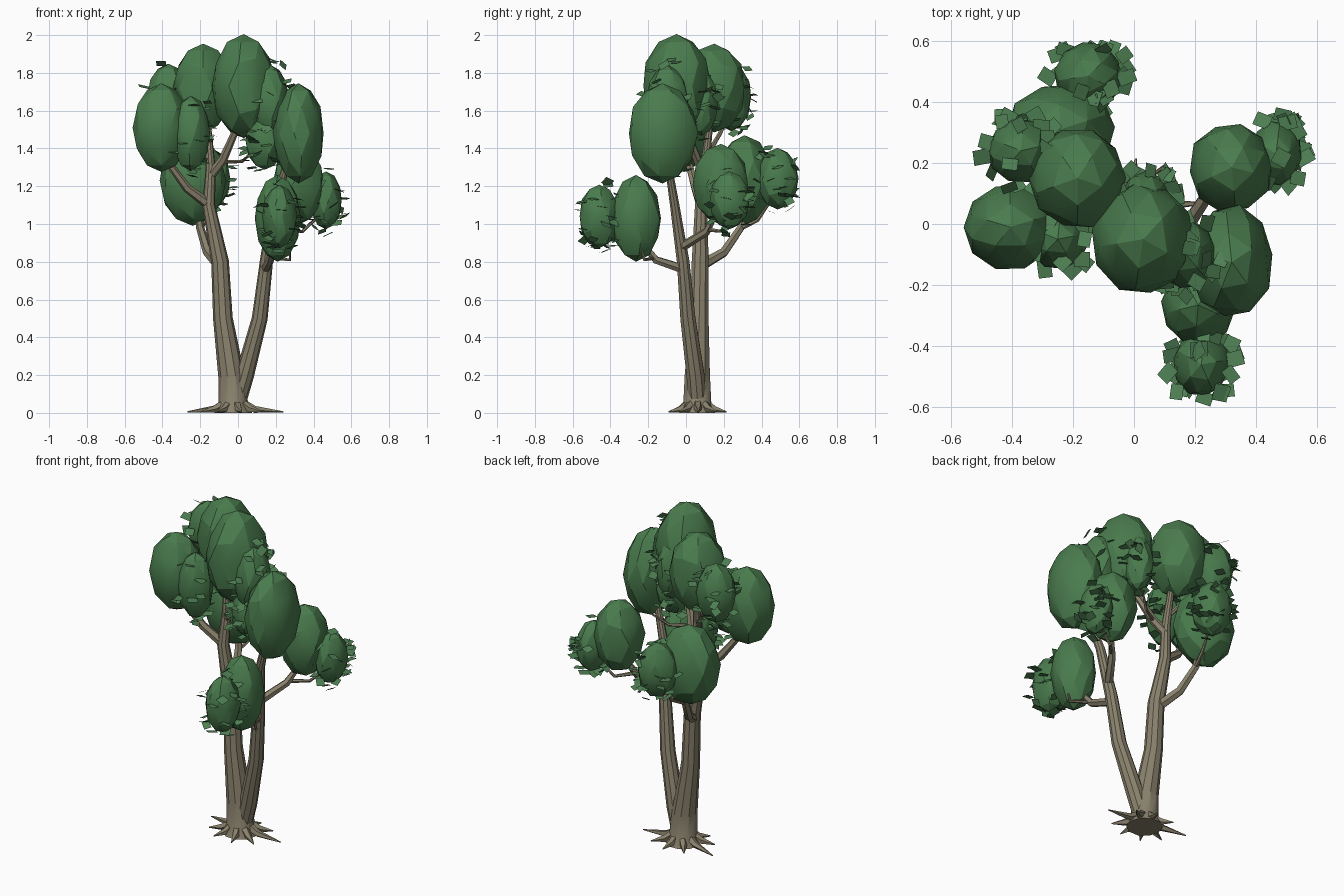
import bpy, bmesh, math, random
from mathutils import Vector, Matrix, noise

random.seed(7)
if "Cube" in bpy.data.objects:
    bpy.data.objects.remove(bpy.data.objects["Cube"])


def material(name, rgb):
    m = bpy.data.materials.new(name)
    m.use_nodes = True
    m.diffuse_color = (*rgb, 1)
    m.node_tree.nodes["Principled BSDF"].inputs["Base Color"].default_value = (*rgb, 1)
    return m


bark = material("bark", (0.25, 0.22, 0.15))
foliage = material("foliage green", (0.068, 0.2, 0.075))
leaf_green = material("leaf green", (0.075, 0.21, 0.085))


def finish(name, bm, mat, smooth=None):
    me = bpy.data.meshes.new(name)
    bm.to_mesh(me)
    bm.free()
    me.materials.append(mat)
    ob = bpy.data.objects.new(name, me)
    bpy.context.collection.objects.link(ob)
    if smooth:
        bpy.ops.object.select_all(action='DESELECT')
        ob.select_set(True)
        bpy.context.view_layer.objects.active = ob
        bpy.ops.object.shade_smooth_by_angle(angle=math.radians(smooth))
    return ob


def limb(name, path, sides=8):
    """Tapered tube through (x, y, z, radius) points."""
    bm = bmesh.new()
    pts = [Vector(p[:3]) for p in path]
    rings = []
    for i, p in enumerate(pts):
        d = (pts[min(i + 1, len(pts) - 1)] - pts[max(i - 1, 0)]).normalized()
        if i == 0 and p.z < 0.01:
            d = Vector((0, 0, 1))
        q = Vector((0, 0, 1)).rotation_difference(d)
        ring = []
        for k in range(sides):
            a = math.tau * k / sides
            ring.append(bm.verts.new(p + q @ Vector((math.cos(a), math.sin(a), 0)) * path[i][3]))
        rings.append(ring)
    for a, b in zip(rings, rings[1:]):
        for k in range(sides):
            j = (k + 1) % sides
            bm.faces.new((a[k], a[j], b[j], b[k]))
    bm.faces.new(rings[0][::-1])
    bm.faces.new(rings[-1])
    return finish(name, bm, bark, 35)


# Two trunks sharing one base
limb("main_trunk", [(-.025, .06, 0, .1), (-.025, .06, .05, .078), (-.035, .06, .2, .07),
                    (-.08, .07, .5, .052), (-.095, .075, .8, .047), (-.155, .08, 1.1, .034),
                    (-.145, .1, 1.3, .026), (-.17, .14, 1.65, .014)], 10)
limb("second_trunk", [(0, .06, .08, .05), (.035, .05, .2, .05), (.115, .01, .5, .042),
                      (.15, -.015, .8, .035), (.19, -.06, 1.1, .026), (.27, -.1, 1.35, .018)], 10)

# Branches and twigs
branches = {
    "crown_branch": [(-.15, .1, 1.25, .026), (-.08, .06, 1.34, .024), (-.01, 0, 1.5, .018), (.02, -.04, 1.65, .012)],
    "right_branch": [(-.15, .08, 1.1, .028), (-.27, .05, 1.19, .024), (-.35, .02, 1.3, .02), (-.4, 0, 1.45, .012)],
    "back_branch": [(-.1, .08, .78, .03), (-.16, .2, .85, .026), (-.2, .29, .98, .022), (-.22, .32, 1.15, .012)],
    "front_branch": [(.145, -.01, .76, .026), (.17, -.16, .81, .022), (.2, -.27, .95, .012)],
    "left_branch": [(.165, -.02, .88, .026), (.25, .11, .96, .022), (.32, .18, 1.1, .012)],
    "front_twig": [(.17, -.17, .82, .01), (.275, -.22, .81, .009), (.275, -.24, .89, .005)],
    "left_twig": [(.26, .12, .97, .012), (.34, .2, .96, .009), (.43, .22, 1.04, .005)],
    "back_twig": [(-.2, .28, .97, .012), (-.17, .38, 1.02, .01), (-.16, .45, 1.12, .005)],
    "upper_twig": [(-.15, .11, 1.36, .014), (-.24, .18, 1.48, .012), (-.34, .24, 1.6, .006)],
    "inner_twig": [(-.09, .06, 1.33, .012), (.02, .13, 1.33, .009), (.1, .19, 1.4, .005)],
}
for name, path in branches.items():
    limb(name, path, 6)

# Spiky roots spread around the base
for i in range(9):
    a = math.tau * (i + .05) / 9
    c, s = math.cos(a), math.sin(a)
    r = .26 if i in (0, 4) else .19
    limb(f"root_{i + 1}", [(-.02 + c * .05, .06 + s * .05, .05, .025),
                           (-.02 + c * .11, .06 + s * .09, .02, .02),
                           (-.02 + c * r, .06 + s * r * .82, .006, .003)], 5)

# Foliage clumps: centre and radii
clumps = {
    "crown": [(.03, -.05, 1.73), (.165, .18, .27)],
    "upper_back": [(-.185, .15, 1.72), (.155, .165, .23)],
    "right": [(-.405, -.01, 1.51), (.15, .14, .23)],
    "left": [(.32, -.125, 1.48), (.135, .18, .26)],
    "low_front": [(.21, -.265, 1.03), (.12, .13, .225)],
    "low_left": [(.32, .185, 1.21), (.135, .145, .21)],
    "low_back": [(-.24, .31, 1.23), (.175, .15, .235)],
}
side_clumps = {
    "crown": [(.04, .08, 1.64), (.08, .09, .17)],
    "upper_back": [(-.37, .24, 1.67), (.11, .105, .175)],
    "right": [(-.25, -.05, 1.48), (.1, .095, .195)],
    "left": [(.17, -.1, 1.65), (.1, .11, .19)],
    "inner_left": [(.14, -.09, 1.44), (.1, .1, .15)],
    "low_front": [(.22, -.46, 1.04), (.092, .105, .165)],
    "low_left": [(.465, .23, 1.125), (.085, .105, .15)],
    "low_back": [(-.15, .485, 1.24), (.11, .11, .16)],
}


def clump(name, centre, radii):
    bm = bmesh.new()
    bmesh.ops.create_icosphere(bm, subdivisions=2, radius=1)
    turn = Matrix.Rotation(random.uniform(0, math.tau), 3, 'Z')
    shift = Vector(centre) * 9
    for v in bm.verts:
        p = turn @ v.co
        p *= 1.02 + .07 * noise.noise(p * 1.5 + shift) * (1 - abs(p.z))
        v.co = Vector(centre) + Vector(p[k] * radii[k] for k in range(3))
    finish(name, bm, foliage, 20)


for n, (c, r) in clumps.items():
    clump(n + "_foliage", c, r)
for n, (c, r) in side_clumps.items():
    clump(n + "_side_foliage", c, r)


# Loose diamond leaves scattered round the side clumps
def leaves(name, centre, radii, count):
    bm = bmesh.new()
    for _ in range(count):
        d = Vector((random.gauss(0, 1), random.gauss(0, 1), random.gauss(-.15, .7))).normalized()
        k = random.uniform(.95, 1.12)
        p = Vector(d[i] * (radii[i] + .015) * k + centre[i] for i in range(3))
        p.x = max(-.57, min(.57, p.x))
        p.y = max(-.57, min(.57, p.y))
        spin = Matrix.Rotation(random.uniform(0, math.tau), 3, 'Z')
        tilt = Matrix.Rotation(random.gauss(0, .35), 3, 'X') @ Matrix.Rotation(random.gauss(0, .35), 3, 'Y')
        w, h = random.uniform(.02, .026), random.uniform(.022, .03)
        corners = [(-w, -h, 0), (w, -h, 0), (w, h, 0), (-w, h, 0)]
        bm.faces.new([bm.verts.new(p + tilt @ spin @ Vector(q)) for q in corners])
    finish(name, bm, leaf_green)


for n, (c, r) in side_clumps.items():
    leaves(n + "_leaves", c, r, 34)
